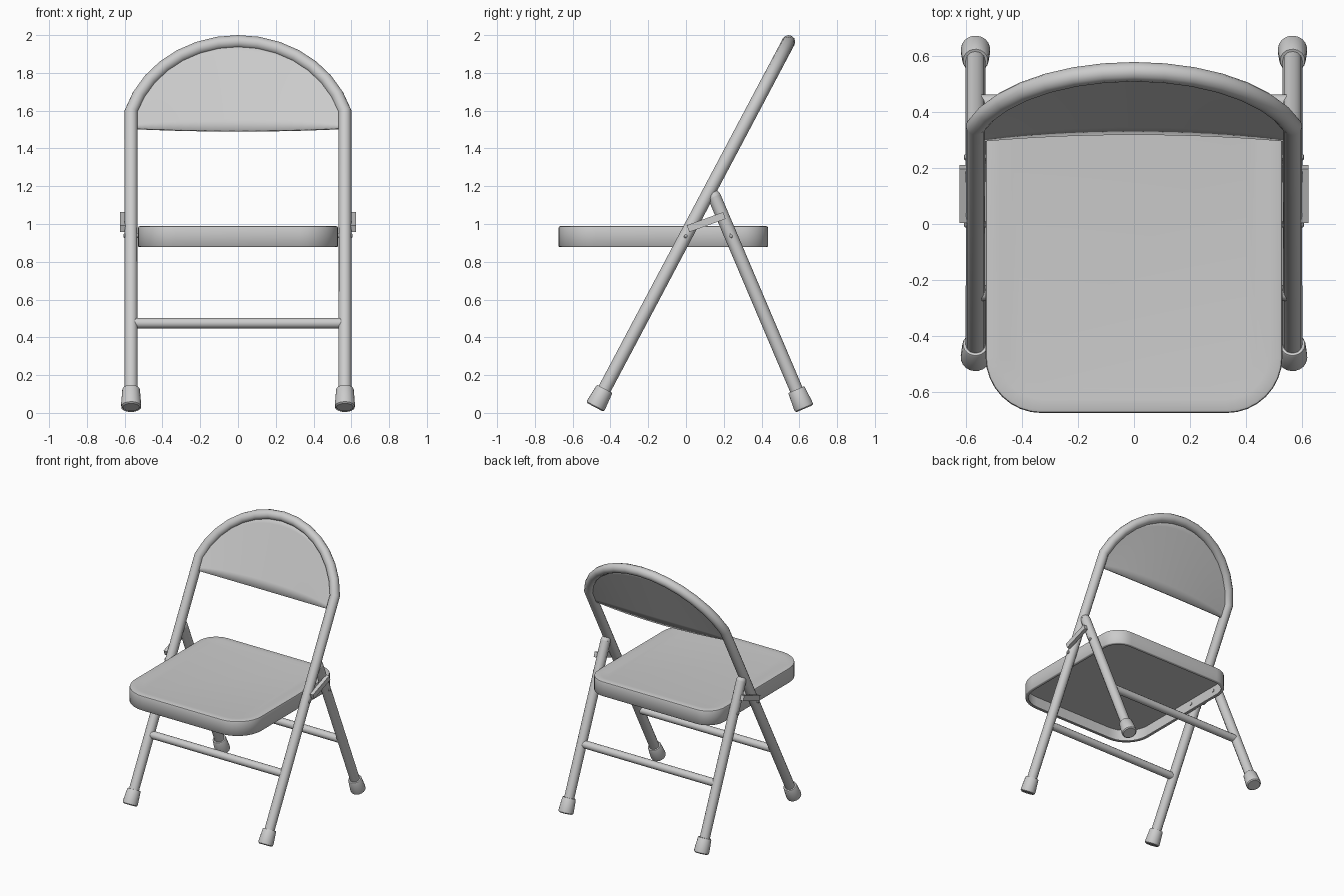
import bpy, bmesh, math
from mathutils import Vector

cube = bpy.data.objects.get("Cube")
if cube:
    bpy.data.objects.remove(cube, do_unlink=True)

# Single painted-metal colour
mat = bpy.data.materials.new("grey_metal")
mat.use_nodes = True
mat.diffuse_color = (0.6, 0.6, 0.6, 1)
mat.node_tree.nodes["Principled BSDF"].inputs["Base Color"].default_value = (0.6, 0.6, 0.6, 1)

TUBE_X, TUBE_R = 0.566, 0.035
SLOPE_F, SLOPE_R = 0.53, -0.425


def front_y(z):
    return 0.545 - SLOPE_F * (1.968 - z)


def rear_y(z):
    return 0.627 + SLOPE_R * (z - 0.022)


def finish(obj, angle=40):
    if not obj.data.materials:
        obj.data.materials.append(mat)
    bpy.ops.object.select_all(action='DESELECT')
    obj.select_set(True)
    bpy.context.view_layer.objects.active = obj
    bpy.ops.object.shade_smooth_by_angle(angle=math.radians(angle))
    return obj


def mesh_object(name, bm, angle=40):
    bmesh.ops.recalc_face_normals(bm, faces=bm.faces)
    me = bpy.data.meshes.new(name)
    bm.to_mesh(me)
    bm.free()
    obj = bpy.data.objects.new(name, me)
    bpy.context.collection.objects.link(obj)
    return finish(obj, angle)


def loft(bm, rings, cap_start=True, cap_end=True):
    """Join rings of points with quads, capping the ends."""
    loops = [[bm.verts.new(p) for p in ring] for ring in rings]
    n = len(loops[0])
    for a, b in zip(loops, loops[1:]):
        for i in range(n):
            j = (i + 1) % n
            bm.faces.new((a[i], a[j], b[j], b[i]))
    if cap_start:
        bm.faces.new(loops[0])
    if cap_end:
        bm.faces.new(loops[-1])


def tube(name, points, radius):
    cu = bpy.data.curves.new(name, 'CURVE')
    cu.dimensions = '3D'
    cu.bevel_depth = radius
    cu.bevel_resolution = 4
    cu.use_fill_caps = True
    sp = cu.splines.new('POLY')
    sp.points.add(len(points) - 1)
    for p, co in zip(sp.points, points):
        p.co = (*co, 1)
    obj = bpy.data.objects.new(name, cu)
    bpy.context.collection.objects.link(obj)
    bpy.ops.object.select_all(action='DESELECT')
    obj.select_set(True)
    bpy.context.view_layer.objects.active = obj
    bpy.ops.object.convert(target='MESH')
    return finish(bpy.context.view_layer.objects.active)


def lathe(name, base, axis, profile, sides=20):
    """Revolve (radius, distance) pairs around an axis starting at base."""
    axis = Vector(axis).normalized()
    u = axis.orthogonal().normalized()
    v = axis.cross(u)
    base = Vector(base)
    turns = [2 * math.pi * i / sides for i in range(sides)]
    rings = [[base + axis * d + r * (u * math.cos(t) + v * math.sin(t)) for t in turns]
             for r, d in profile]
    bm = bmesh.new()
    loft(bm, rings)
    return mesh_object(name, bm, 35)


# Front frame: two legs joined by an arch over the backrest
ARC_R = 0.592
STRETCH = math.hypot(1, SLOPE_F)
HALF = math.asin(TUBE_X / ARC_R)


def arc_z(x):
    return 1.965 - (ARC_R - math.sqrt(max(ARC_R ** 2 - x * x, 0))) / STRETCH


path = [(-TUBE_X, front_y(0.06), 0.06)]
for i in range(15):
    x = ARC_R * math.sin(-HALF + 2 * HALF * i / 14)
    path.append((x, front_y(arc_z(x)), arc_z(x)))
path.append((TUBE_X, front_y(0.06), 0.06))
tube("front_frame", path, TUBE_R)

# Backrest: sheet filling the arch, bowed backwards along its lower edge
bm = bmesh.new()
COLS, ROWS = 24, 8
normal = Vector((0, 1, -SLOPE_F)).normalized()
grid = []
for i in range(COLS + 1):
    x = 0.55 * math.sin(math.pi * (i / COLS - 0.5))
    col = []
    for j in range(ROWS + 1):
        t = j / ROWS
        z = 1.505 + (arc_z(x) - 1.505) * t
        bow = 0.028 * (1 - (x / 0.55) ** 2) * (1 - t)
        co = Vector((x, front_y(z), z)) + normal * bow
        col.append(bm.verts.new(co))
    grid.append(col)
for i in range(COLS):
    for j in range(ROWS):
        bm.faces.new((grid[i][j], grid[i + 1][j], grid[i + 1][j + 1], grid[i][j + 1]))
back = mesh_object("backrest", bm)
solid = back.modifiers.new("thickness", 'SOLIDIFY')
solid.thickness = 0.014
solid.offset = 0


# Seat: pressed pan with a skirt, a narrow turned-in lip and a hollow underside
def seat_ring(inset, z):
    corners = [(0.53, 0.435, 0.14, 0), (-0.53, 0.435, 0.14, 90),
               (-0.53, -0.675, 0.2, 180), (0.53, -0.675, 0.2, 270)]
    ring = []
    for cx, cy, r, start in corners:
        ox = cx - math.copysign(r, cx)
        oy = cy - math.copysign(r, cy)
        for k in range(9):
            a = math.radians(start + 90 * k / 8)
            ring.append((ox + (r - inset) * math.cos(a), oy + (r - inset) * math.sin(a), z))
    return ring


bm = bmesh.new()
loft(bm, [seat_ring(d, z) for d, z in
          [(0.09, 0.985), (0.05, 0.989), (0.012, 0.989), (0.003, 0.986), (0, 0.978),
           (0, 0.882), (0.004, 0.878), (0.022, 0.878), (0.022, 0.885),
           (0.010, 0.890), (0.010, 0.970)]])
mesh_object("seat", bm, 50)

# Cross bars between the legs
for name, y in (("front_cross_bar", front_y(0.475)), ("rear_cross_bar", rear_y(0.475))):
    tube(name, [(-0.55, y, 0.475), (0.55, y, 0.475)], 0.028)

FOOT = [(0.044, 0), (0.052, 0.006), (0.053, 0.02), (0.047, 0.105), (0.044, 0.11), (0.03, 0.11)]
for side, s in (("left", 1), ("right", -1)):
    x = s * TUBE_X
    # Rear leg with a rounded upper end
    top = Vector((x, rear_y(1.145), 1.145))
    tube("rear_leg_" + side, [(x, rear_y(0.06), 0.06), top], TUBE_R)
    cap = [(TUBE_R * math.cos(a), TUBE_R * math.sin(a))
           for a in (math.radians(d) for d in (0, 20, 40, 60, 80))]
    lathe("rear_leg_tip_" + side, top, (0, SLOPE_R, 1), cap, 16)

    # Rubber feet
    lathe("front_foot_" + side, (x, front_y(0.03), 0.03), (0, SLOPE_F, 1), FOOT)
    lathe("rear_foot_" + side, (x, rear_y(0.022), 0.022), (0, SLOPE_R, 1), FOOT)

    # Folding link on the outside of the legs
    bpy.ops.mesh.primitive_cube_add(size=1, location=(s * 0.61, 0.107, 1.01),
                                    rotation=(math.radians(20), 0, 0))
    link = bpy.context.object
    link.name = "folding_link_" + side
    link.scale = (0.028, 0.205, 0.038)
    finish(link)

    # Pivot pins from the legs into the seat
    for part, y in (("front", front_y(0.937)), ("rear", rear_y(0.937))):
        lathe(part + "_pivot_" + side, (s * 0.515, y, 0.937), (s, 0, 0),
              [(0.012, 0), (0.012, 0.088), (0.007, 0.092)], 12)
